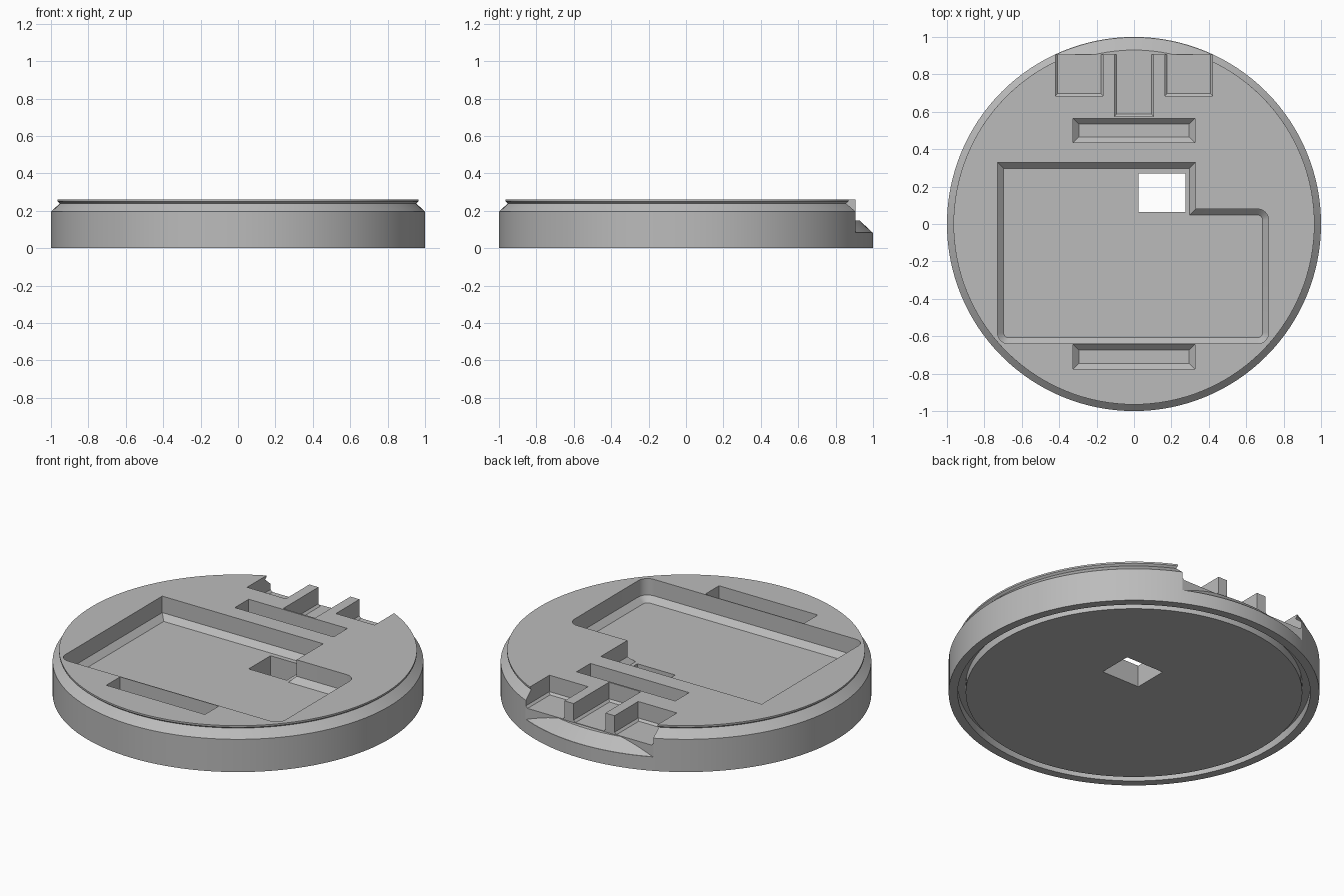
import bpy, bmesh, math
from mathutils import Vector

old = bpy.data.objects.get("Cube")
if old:
    bpy.data.objects.remove(old, do_unlink=True)

grey = bpy.data.materials.new("plain grey")
grey.use_nodes = True
color = (0.5, 0.5, 0.5, 1)
grey.diffuse_color = color
grey.node_tree.nodes["Principled BSDF"].inputs["Base Color"].default_value = color


def loft(name, rings, closed=False):
    """Skin equal-length rings; cap the ends, or join last to first."""
    bm = bmesh.new()
    loops = [[bm.verts.new(p) for p in ring] for ring in rings]
    pairs = list(zip(loops, loops[1:]))
    if closed:
        pairs.append((loops[-1], loops[0]))
    else:
        bm.faces.new(loops[0])
        bm.faces.new(loops[-1])
    for a, b in pairs:
        for i in range(len(a)):
            j = (i + 1) % len(a)
            bm.faces.new((a[i], a[j], b[j], b[i]))
    bmesh.ops.recalc_face_normals(bm, faces=bm.faces)
    mesh = bpy.data.meshes.new(name)
    bm.to_mesh(mesh)
    bm.free()
    mesh.materials.append(grey)
    obj = bpy.data.objects.new(name, mesh)
    bpy.context.collection.objects.link(obj)
    return obj


def revolve(name, profile, closed=False, steps=128):
    turns = [2 * math.pi * i / steps for i in range(steps)]
    return loft(name, [[(r * math.cos(t), r * math.sin(t), z) for t in turns]
                       for r, z in profile], closed)


def outline(corners, inset):
    """Offset a counter-clockwise outline inward; corners are (x, y, radius)."""
    pts = []
    for i, (x, y, r) in enumerate(corners):
        p = Vector((x, y))
        a = (p - Vector(corners[i - 1][:2])).normalized()
        b = (Vector(corners[(i + 1) % len(corners)][:2]) - p).normalized()
        inward = Vector((-a.y, a.x)) + Vector((-b.y, b.x))
        if r == 0:
            pts.append(p + inward * inset)
            continue
        centre = p + inward * r
        start = math.atan2(-a.x, a.y)
        for k in range(9):
            t = start + k * math.pi / 16
            pts.append(centre + Vector((math.cos(t), math.sin(t))) * (r - inset))
    return pts


def pocket(name, corners, floor, chamfer):
    """Cutter with upright walls and a chamfer around its floor."""
    levels = ((chamfer, floor), (0, floor + chamfer), (0, 0.4))
    return loft(name, [[(p.x, p.y, z) for p in outline(corners, d)] for d, z in levels])


def rect(x0, x1, y0, y1):
    return [(x0, y0, 0), (x1, y0, 0), (x1, y1, 0), (x0, y1, 0)]


def block(name, x0, x1, y0, y1, z0, z1):
    return loft(name, [[(x, y, z) for x, y, _ in rect(x0, x1, y0, y1)] for z in (z0, z1)])


# Round body with a shoulder and undercut lip
base = revolve("round_base", [(1, 0), (1, 0.195), (0.963, 0.23),
                              (0.953, 0.24), (0.965, 0.25), (0.965, 0.26)])

# Large stepped pocket, window, and two strap slots
R = 0.06
cutters = [
    pocket("main_pocket", [(-0.73, -0.64, R), (0.72, -0.64, R), (0.72, 0.08, R),
                           (0.33, 0.08, 0), (0.33, 0.33, 0), (-0.73, 0.33, 0)], 0.13, 0.032),
    block("window_hole", 0.025, 0.275, 0.065, 0.27, -0.1, 0.3),
    pocket("back_slot", rect(-0.325, 0.325, 0.435, 0.565), 0.13, 0.03),
    pocket("front_slot", rect(-0.325, 0.325, -0.775, -0.645), 0.13, 0.03),
    pocket("middle_bay", rect(-0.105, 0.105, 0.575, 1.1), 0.15, 0.012),
]
# Side bays at the back
for side, x0, x1 in (("left", 0.165, 0.42), ("right", -0.42, -0.165)):
    cutters.append(pocket(side + "_bay", rect(x0, x1, 0.685, 1.1), 0.15, 0.012))

# Flat back cut, keeping a conical ledge
back = block("back_cut", -0.6, 0.6, 0.907, 1.2, 0.083, 0.5)
ledge = revolve("back_ledge", [(1.04, 0.043), (0.93, 0.147), (0.5, 0.147), (0.5, 0.043)], True)
# Ring groove underneath
groove = revolve("seal_groove", [(0.908, -0.05), (0.951, -0.05),
                                 (0.951, 0.05), (0.908, 0.05)], True)


def subtract(target, tool):
    mod = target.modifiers.new(tool.name, 'BOOLEAN')
    mod.operation = 'DIFFERENCE'
    mod.solver = 'EXACT'
    mod.object = tool
    bpy.context.view_layer.objects.active = target
    bpy.ops.object.modifier_apply(modifier=mod.name)
    bpy.data.objects.remove(tool, do_unlink=True)


subtract(back, ledge)
for tool in cutters + [back, groove]:
    subtract(base, tool)

bpy.ops.object.select_all(action='DESELECT')
base.select_set(True)
bpy.context.view_layer.objects.active = base
bpy.ops.object.shade_smooth_by_angle(angle=math.radians(20))
